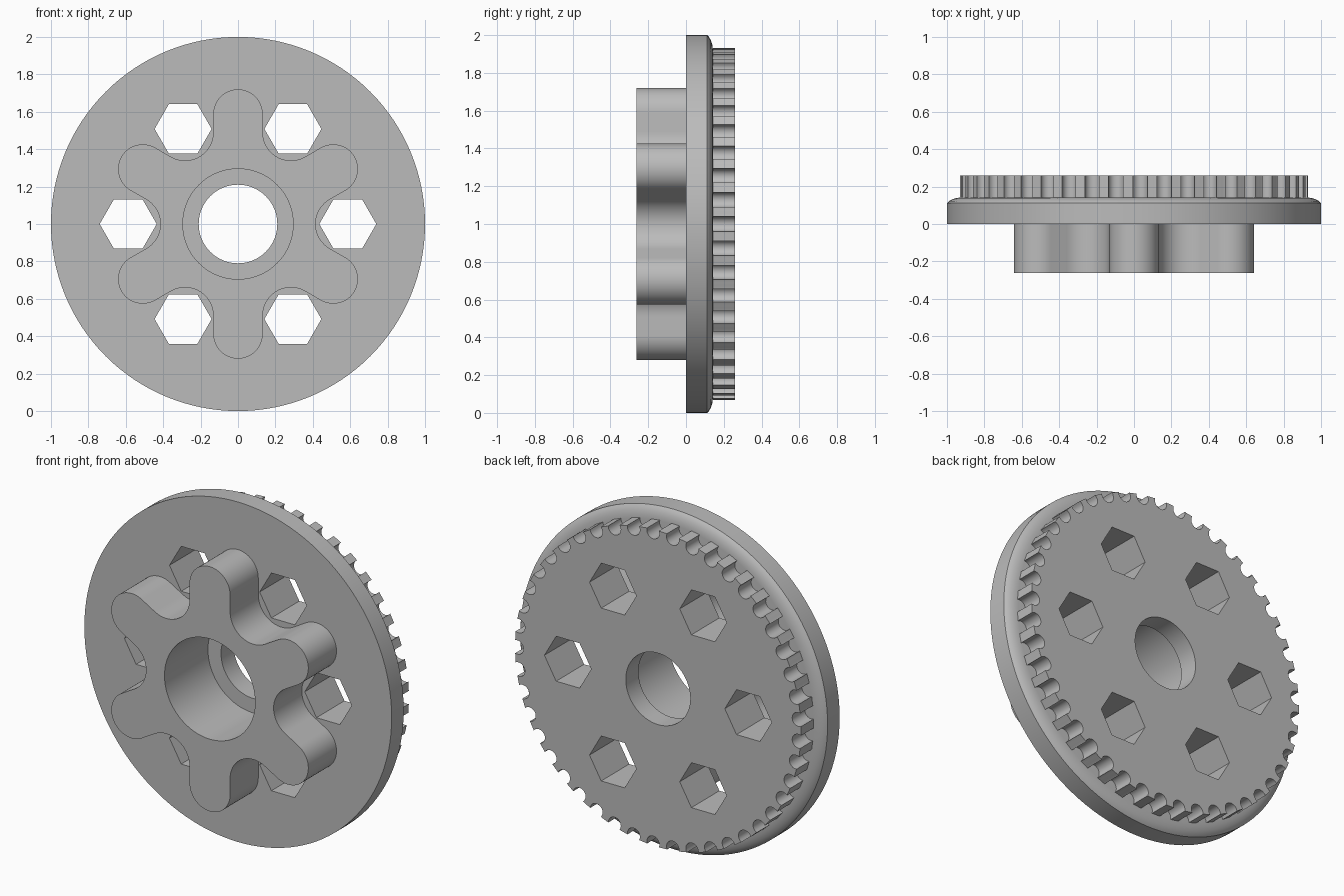
import bpy, bmesh, math
from math import cos, sin, pi, radians

cube = bpy.data.objects.get("Cube")
if cube:
    bpy.data.objects.remove(cube, do_unlink=True)

grey = bpy.data.materials.new("plain grey")
grey.use_nodes = True
colour = (0.5, 0.5, 0.5, 1)
grey.diffuse_color = colour
grey.node_tree.nodes["Principled BSDF"].inputs["Base Color"].default_value = colour


def arc(cx, cz, r, start, end, steps):
    """Points on an arc, angles in radians, both ends included."""
    return [(cx + r * cos(start + (end - start) * i / steps),
             cz + r * sin(start + (end - start) * i / steps))
            for i in range(steps + 1)]


def circle(r, sides=128, cx=0, cz=0):
    return arc(cx, cz, r, 0, 2 * pi, sides)[:-1]


def turned(points, angle):
    c, s = cos(angle), sin(angle)
    return [(x * c - z * s, x * s + z * c) for x, z in points]


def solid(name, rings, holes):
    """Loft outlines along y, pierce with straight holes and cap both ends."""
    bm = bmesh.new()
    caps = ([], [])

    def wall(stack):
        loops = [[bm.verts.new((x, y, z + 1)) for x, z in pts] for y, pts in stack]
        for a, b in zip(loops, loops[1:]):
            for i in range(len(a)):
                j = (i + 1) % len(a)
                bm.faces.new((a[i], a[j], b[j], b[i]))
        for cap, loop in zip(caps, (loops[0], loops[-1])):
            cap.extend(bm.edges.get((loop[i - 1], loop[i])) for i in range(len(loop)))

    wall(rings)
    for hole in holes:
        wall([(rings[0][0], hole), (rings[-1][0], hole)])
    for cap, side in zip(caps, (-1, 1)):
        bmesh.ops.triangle_fill(bm, edges=cap, use_beauty=True, normal=(0, side, 0))
    bmesh.ops.recalc_face_normals(bm, faces=bm.faces)
    mesh = bpy.data.meshes.new(name)
    bm.to_mesh(mesh)
    bm.free()
    mesh.materials.append(grey)
    obj = bpy.data.objects.new(name, mesh)
    bpy.context.collection.objects.link(obj)
    bpy.ops.object.select_all(action="DESELECT")
    obj.select_set(True)
    bpy.context.view_layer.objects.active = obj
    bpy.ops.object.shade_smooth_by_angle(angle=radians(25))
    return obj


# Shared sizes
BORE, SHAFT = 0.295, 0.21
STEP, BACK, FRONT = 0.142, 0.26, -0.262
hex_holes = [circle(0.1525, 6, 0.587 * cos(k * pi / 3), 0.587 * sin(k * pi / 3))
             for k in range(6)]

# Flange plate with a rounded back edge
profile = [(0, 1), (0.112, 1), (0.122, 0.99), (0.132, 0.972), (0.139, 0.95), (STEP, 0.925)]
solid("flange_plate", [(y, circle(r)) for y, r in profile],
      [circle(BORE)] + hex_holes)

# Six-lobed hub: a hollow between lobes, then a round lobe end
LOBE, LOBE_R = 0.588, 0.132
valley = 0.566
valley_r = valley / 2 - LOBE_R
segment = arc(valley, 0, valley_r, radians(240), radians(120), 18)
tip = arc(LOBE, 0, LOBE_R, -pi / 2, pi / 2, 24)
segment += turned(tip, pi / 6)
hub = [p for k in range(6) for p in turned(segment, k * pi / 3)]
solid("lobed_hub", [(FRONT, hub), (0, hub)], [circle(BORE)])

# Toothed belt ring with round grooves
TEETH, OUTER, GROOVE = 45, 0.93, 0.041
pitch = 2 * pi / TEETH
groove = arc(OUTER - 0.014, 0, GROOVE, radians(290), radians(70), 12)
half = math.asin(GROOVE / OUTER) + 0.006
land = arc(0, 0, OUTER, half, pitch - half, 4)
teeth = [p for k in range(TEETH) for p in turned(groove + land, k * pitch)]
solid("toothed_ring", [(STEP, teeth), (BACK, teeth)],
      [circle(SHAFT)] + hex_holes)
